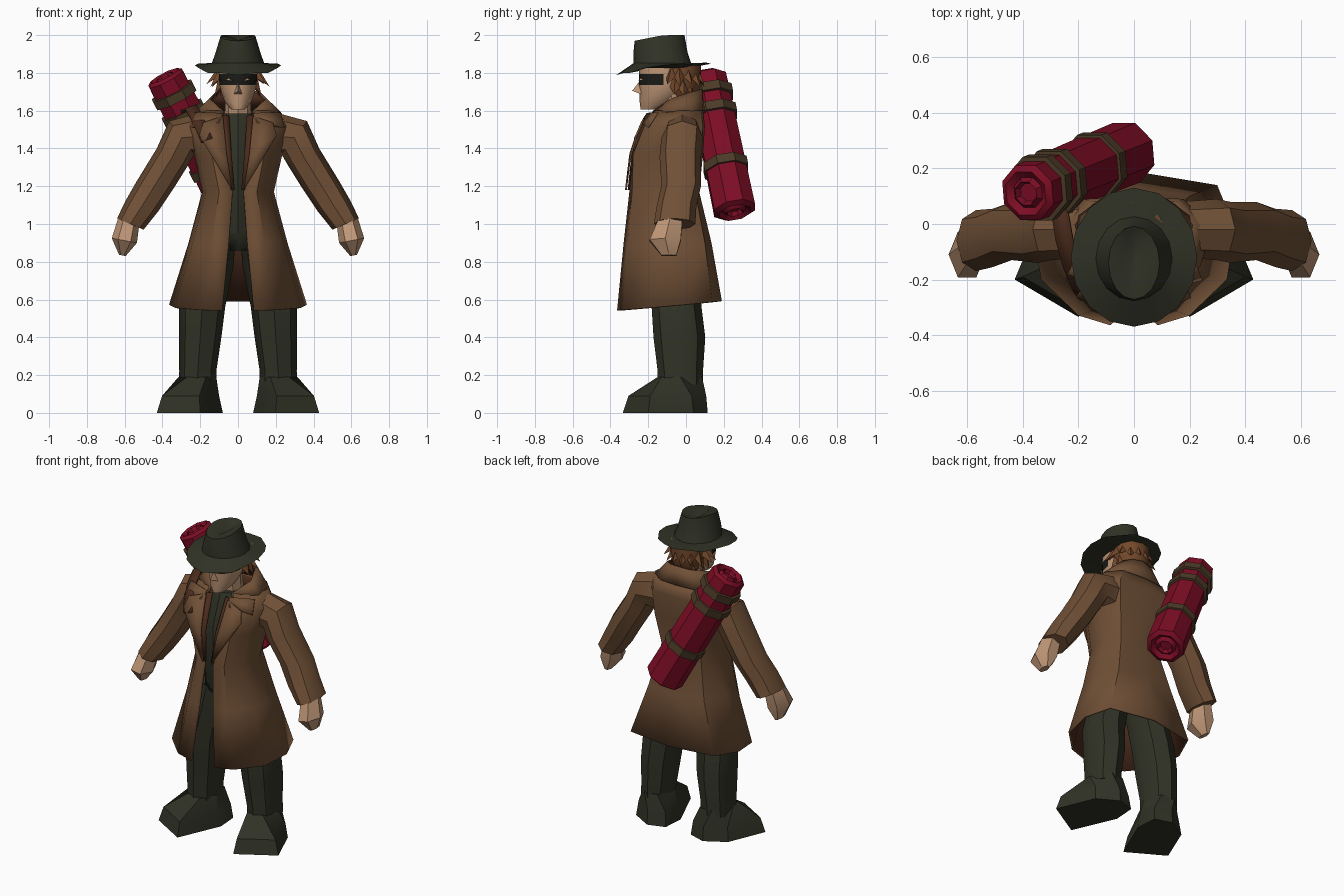
import bpy, bmesh, math
from mathutils import Vector

if "Cube" in bpy.data.objects:
    bpy.data.objects.remove(bpy.data.objects["Cube"])


def material(name, r, g, b):
    m = bpy.data.materials.new(name)
    m.diffuse_color = (r, g, b, 1)
    m.use_nodes = True
    m.node_tree.nodes["Principled BSDF"].inputs["Base Color"].default_value = m.diffuse_color
    return m


COAT = material("coat brown", .162, .080, .037)
LINING = material("lining dark brown", .070, .024, .012)
GREEN = material("dark green cloth", .030, .032, .019)
RED = material("blanket red", .205, .004, .018)
BAND = material("band olive brown", .070, .043, .020)
SKIN = material("skin", .515, .305, .181)
HAIR = material("hair brown", .171, .066, .024)
MASK = material("mask black", .011, .011, .009)


def build(name, verts, faces, mats, mirror=False, thick=0, offset=-1, angle=40, closed=True):
    me = bpy.data.meshes.new(name)
    me.from_pydata([tuple(v) for v in verts], [], faces)
    if closed:
        bm = bmesh.new()
        bm.from_mesh(me)
        bmesh.ops.recalc_face_normals(bm, faces=bm.faces)
        bm.to_mesh(me)
        bm.free()
    for m in mats:
        me.materials.append(m)
    me.shade_smooth()
    me.set_sharp_from_angle(angle=math.radians(angle))
    ob = bpy.data.objects.new(name, me)
    bpy.context.collection.objects.link(ob)
    if mirror:
        ob.modifiers.new("mirror", 'MIRROR')
    if thick:
        s = ob.modifiers.new("thickness", 'SOLIDIFY')
        s.thickness, s.offset = thick, offset
        s.material_offset = len(mats) - 1
    return ob


def loft(name, rings, mats, loop=True, **kw):
    """Bridge equal rings; closed loops are capped at both ends."""
    n = len(rings[0])
    verts = [p for r in rings for p in r]
    faces = []
    for i in range(len(rings) - 1):
        for j in range(n if loop else n - 1):
            k = (j + 1) % n
            faces.append((i * n + j, i * n + k, (i + 1) * n + k, (i + 1) * n + j))
    if loop:
        faces += [tuple(reversed(range(n))), tuple(range(len(verts) - n, len(verts)))]
    return build(name, verts, faces, mats, closed=loop, **kw)


def oval(cx, cy, z, rx, ry, n=8):
    return [(cx + rx * math.sin(2 * math.pi * i / n),
             cy - ry * math.cos(2 * math.pi * i / n), z) for i in range(n)]


def limb_ring(x0, z0, x1, z1, cy, ry, n=8):
    """Oval across a limb, from its inner to its outer edge in the xz plane."""
    out = []
    for i in range(n):
        a = 2 * math.pi * i / n
        t = .5 + .5 * math.cos(a)
        out.append((x0 + (x1 - x0) * t, cy + ry * math.sin(a), z0 + (z1 - z0) * t))
    return out


# Coat body: half sections from the front opening round to the back centre
sections = [
    (.575, [(.085, -.365), (.20, -.33), (.335, -.20), (.365, -.02), (.30, .14), (0, .19)]),
    (.90, [(.05, -.33), (.14, -.31), (.24, -.18), (.262, -.04), (.20, .10), (0, .135)]),
    (1.17, [(.03, -.30), (.10, -.285), (.17, -.19), (.19, -.05), (.14, .05), (0, .07)]),
    (1.37, [(.06, -.285), (.14, -.28), (.21, -.18), (.235, -.03), (.17, .08), (0, .09)]),
    (1.52, [(.075, -.22), (.15, -.22), (.24, -.15), (.28, -.02), (.18, .09), (0, .10)]),
    (1.60, [(.08, -.17), (.13, -.16), (.20, -.10), (.22, 0), (.15, .08), (0, .09)]),
]
rows = [[(x, y, z + (.09 * y if z < .6 else 0)) for x, y in pts] for z, pts in sections]
loft("coat_body", rows, [COAT, LINING], loop=False, mirror=True, thick=.012)

# Collar, lapels and dark inner edging
loft("collar", [
    [(.08, -.19, 1.575), (.22, -.10, 1.60), (.20, .03, 1.60), (.12, .09, 1.60), (0, .10, 1.60)],
    [(.08, -.175, 1.60), (.15, -.08, 1.665), (.115, .03, 1.70), (.07, .07, 1.71), (0, .085, 1.715)],
], [COAT, LINING], loop=False, mirror=True, thick=.012)
build("lapels", [(.08, -.205, 1.585), (.225, -.15, 1.59), (.245, -.20, 1.51), (.10, -.235, 1.535),
                 (.08, -.215, 1.57), (.185, -.235, 1.535), (.205, -.262, 1.47), (.12, -.300, 1.33),
                 (.03, -.318, 1.18), (.06, -.295, 1.37)],
      [(0, 3, 2, 1), (4, 9, 6, 5), (9, 8, 7, 6)], [COAT], mirror=True, thick=.01, offset=0, closed=False)
build("inner_edging", [(.08, -.205, 1.575), (.048, -.19, 1.575), (.035, -.278, 1.37),
                       (.018, -.30, 1.18), (.036, -.305, 1.18), (.064, -.285, 1.37)],
      [(0, 1, 2, 5), (5, 2, 3, 4)], [LINING], mirror=True, thick=.008, offset=0, closed=False)

# Sleeves and fists
loft("sleeves", [limb_ring(*a) for a in [
    (.13, 1.34, .20, 1.59, -.02, .10), (.23, 1.37, .365, 1.545, -.02, .11),
    (.265, 1.31, .43, 1.40, -.03, .11), (.34, 1.19, .54, 1.22, -.025, .105),
    (.42, 1.07, .597, 1.12, -.05, .105), (.50, .97, .64, 1.03, -.06, .11)]],
    [COAT], mirror=True)
loft("hands", [limb_ring(*a, n=6) for a in [
    (.525, .98, .635, 1.03, -.085, .075), (.535, .90, .668, .925, -.11, .095),
    (.595, .83, .63, .837, -.09, .045)]], [SKIN], mirror=True, angle=30)

# Shirt, hips, legs and boots
loft("shirt", [oval(0, *a) for a in [
    (-.08, .95, .14, .13), (-.12, 1.15, .13, .14), (-.115, 1.40, .15, .14), (-.08, 1.585, .085, .10)]],
    [GREEN])
loft("hips", [oval(0, *a) for a in [
    (-.06, .86, .06, .09), (-.07, .93, .18, .13), (-.09, 1.08, .14, .14)]], [GREEN])
loft("legs", [oval(*a) for a in [
    (.215, -.03, .15, .10, .12), (.213, -.03, .22, .098, .12), (.20, -.035, .40, .112, .137),
    (.19, -.05, .56, .122, .132), (.14, -.06, .77, .115, .125), (.10, -.07, .95, .09, .11)]],
    [GREEN], mirror=True)
boot = [
    (0, [(.2, -.335), (.43, -.2), (.33, .04), (.2, .115), (.09, .08), (.08, -.06)]),
    (.09, [(.205, -.305), (.402, -.19), (.32, .03), (.2, .107), (.1, .07), (.1, -.07)]),
    (.19, [(.17, -.15), (.27, -.13), (.315, -.03), (.24, .085), (.15, .075), (.115, -.05)]),
]
loft("boots", [[(x, y, z) for x, y in pts] for z, pts in boot], [GREEN], mirror=True, angle=30)

# Head with a mask band across the eyes
head = loft("head", [oval(0, *a, n=12) for a in [
    (-.19, 1.605, .035, .05), (-.155, 1.645, .07, .09), (-.125, 1.70, .09, .12),
    (-.12, 1.737, .098, .13), (-.12, 1.795, .102, .13), (-.12, 1.85, .10, .13)]], [SKIN, MASK])
for p in head.data.polygons:
    if 1.74 < p.center.z < 1.79 and p.center.y < -.10:
        p.material_index = 1
loft("neck", [oval(0, *a) for a in [(-.05, 1.50, .08, .08), (-.07, 1.60, .07, .075),
                                    (-.08, 1.72, .07, .08)]], [SKIN])
build("nose", [(0, -.285, 1.705), (.024, -.232, 1.685), (-.024, -.232, 1.685), (0, -.243, 1.76)],
      [(0, 1, 3), (0, 3, 2), (0, 2, 1), (1, 2, 3)], [SKIN], angle=10)
build("eyes", [(.03, -.251, 1.757), (.065, -.226, 1.762), (.05, -.238, 1.772)],
      [(0, 1, 2)], [SKIN], mirror=True, thick=.006, offset=0, closed=False)

# Hair cap and ragged tufts
loft("hair", [oval(0, *a, n=10) for a in [
    (-.02, 1.67, .065, .06), (-.015, 1.72, .10, .09), (-.025, 1.78, .112, .105),
    (-.03, 1.85, .11, .11)]], [HAIR])
tv, tf = [], []
for row in range(2):
    for i in range(10):
        a = math.radians(-22 + i * 224 / 9 + row * 12)
        d, s = Vector((math.cos(a), math.sin(a), 0)), Vector((-math.sin(a), math.cos(a), 0))
        c = Vector((0, -.04, 1.79 - .055 * row))
        tip = c + d * (.17 - .04 * row - .03 * abs(math.sin(a))) + Vector((0, 0, -.05 - .015 * (i % 2)))
        b = len(tv)
        tv += [tip, c + d * .09 + s * .035, c + d * .09 - s * .035,
               c + d * .105 + Vector((0, 0, .04))]
        tf += [(b, b + 1, b + 3), (b, b + 3, b + 2), (b, b + 2, b + 1), (b + 1, b + 2, b + 3)]
build("hair_tufts", tv, tf, [HAIR], angle=20)

# Hat: wavy brim, pinched crown with a dented top
N = 16
brim = [(x, y, 1.818 + .12 * (y + .12) + .022 * abs(x) / .23 - .012 * (i % 4 == 2))
        for i, (x, y, z) in enumerate(oval(0, -.12, 0, .228, .25, N))]
top = [(x, y, 2.0 - .03 * max(0, (-y - .12) / .15)) for x, y, z in oval(0, -.14, 0, .092, .132, N)]
dent = [(x, y, 1.972 + .02 * abs(x) / .05) for x, y, z in oval(0, -.13, 0, .045, .085, N)]
loft("hat", [oval(0, -.12, 1.825, .12, .13, N), brim, oval(0, -.125, 1.852, .138, .152, N),
             oval(0, -.135, 1.91, .118, .143, N), top, dent,
             oval(0, -.13, 1.965, .01, .02, N)], [GREEN], angle=45)

# Blanket roll slung across the back
START, END = Vector((-.39, .11, 1.785)), Vector((-.02, .26, 1.06))
AXIS = (END - START).normalized()
SIDE = AXIS.cross(Vector((0, 1, 0))).normalized()
UP = AXIS.cross(SIDE)


def roll_ring(t, r, n=8):
    c = START.lerp(END, t)
    angles = [2 * math.pi * (i + .5) / n for i in range(n)]
    return [c + SIDE * (r * math.cos(a)) + UP * (r * math.sin(a)) for a in angles]


loft("blanket_roll", [roll_ring(*a) for a in [
    (.03, .035), (0, .045), (.025, .06), (0, .085), (.02, .108), (.5, .114), (.98, .118),
    (1, .09), (.975, .065), (1, .045), (.97, .035)]], [RED], angle=35)
for i, t in enumerate((.14, .28, .67)):
    loft(f"roll_band_{i + 1}", [roll_ring(*a) for a in [
        (t - .034, .10), (t - .03, .126), (t + .03, .126), (t + .034, .10)]], [BAND], angle=35)

# Shoulder strap from the roll down to the lapel
path = [(-.29, .10, 1.57), (-.265, .03, 1.61), (-.25, -.06, 1.615), (-.225, -.15, 1.575),
        (-.19, -.235, 1.50), (-.165, -.27, 1.44)]
loft("shoulder_strap", [[(x - .03, y, z - .01), (x + .03, y, z + .012)] for x, y, z in path],
     [LINING], loop=False, thick=.014, offset=0)
